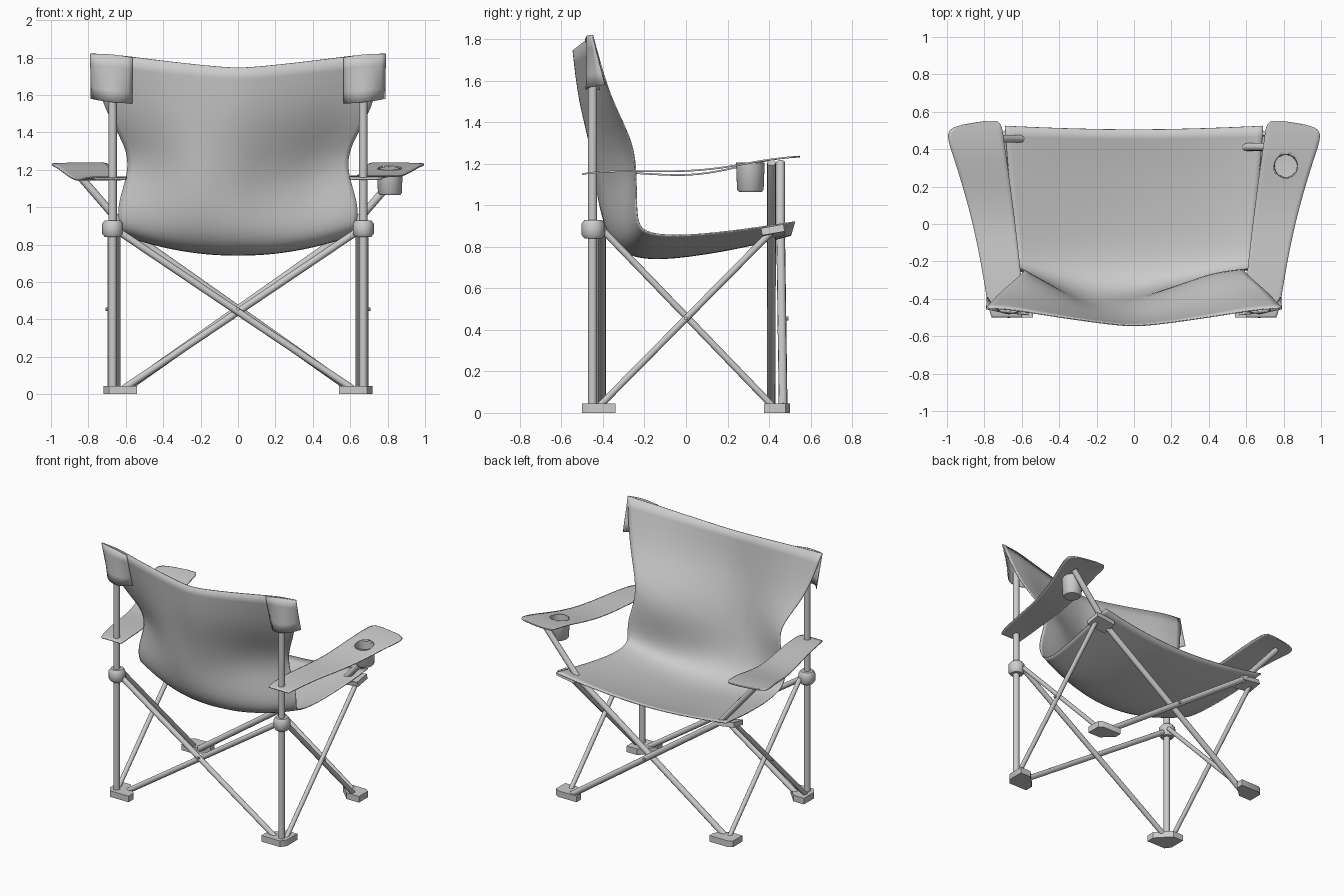
import bpy, bmesh, math
from mathutils import Vector, Matrix

if "Cube" in bpy.data.objects:
    bpy.data.objects.remove(bpy.data.objects["Cube"])


def add_object(name, bm, angle=40):
    bmesh.ops.recalc_face_normals(bm, faces=bm.faces)
    me = bpy.data.meshes.new(name)
    bm.to_mesh(me)
    bm.free()
    ob = bpy.data.objects.new(name, me)
    bpy.context.collection.objects.link(ob)
    bpy.ops.object.select_all(action='DESELECT')
    ob.select_set(True)
    bpy.context.view_layer.objects.active = ob
    bpy.ops.object.shade_smooth_by_angle(angle=math.radians(angle))
    return ob


def tube(name, points, r, sides=12):
    """Round pole through the points."""
    bm = bmesh.new()
    pts = [Vector(p) for p in points]
    rings = []
    for i, p in enumerate(pts):
        d = (pts[min(i + 1, len(pts) - 1)] - pts[max(i - 1, 0)]).normalized()
        q = d.to_track_quat('Z', 'Y')
        rings.append([bm.verts.new(p + q @ Vector((r * math.cos(a), r * math.sin(a), 0)))
                      for a in (2 * math.pi * k / sides for k in range(sides))])
    for a, b in zip(rings, rings[1:]):
        for k in range(sides):
            bm.faces.new((a[k], a[k - 1], b[k - 1], b[k]))
    bm.faces.new(rings[0])
    bm.faces.new(rings[-1])
    return add_object(name, bm)


def lathe(name, profile, centre, sides=24):
    """Revolve (radius, z) points about a vertical axis."""
    bm = bmesh.new()
    vs = [bm.verts.new((r, 0, z)) for r, z in profile]
    es = [bm.edges.new(e) for e in zip(vs, vs[1:])]
    bmesh.ops.spin(bm, geom=vs + es, cent=(0, 0, 0), axis=(0, 0, 1),
                   angle=2 * math.pi, steps=sides)
    bmesh.ops.remove_doubles(bm, verts=bm.verts, dist=1e-4)
    bmesh.ops.translate(bm, verts=bm.verts, vec=centre)
    return add_object(name, bm)


def prism(name, outline, z0, z1):
    bm = bmesh.new()
    f = bm.faces.new([bm.verts.new((x, y, z0)) for x, y in outline])
    ext = bmesh.ops.extrude_face_region(bm, geom=[f])
    top = [g for g in ext['geom'] if isinstance(g, bmesh.types.BMVert)]
    bmesh.ops.translate(bm, verts=top, vec=(0, 0, z1 - z0))
    return add_object(name, bm)


def cloth(name, rows, thick=0.006, levels=2):
    """Smooth thin sheet from a grid of points."""
    bm = bmesh.new()
    grid = [[bm.verts.new(p) for p in row] for row in rows]
    for a, b in zip(grid, grid[1:]):
        for k in range(len(a) - 1):
            bm.faces.new((a[k], a[k + 1], b[k + 1], b[k]))
    ob = add_object(name, bm, 60)
    sub = ob.modifiers.new("smooth", 'SUBSURF')
    sub.levels = sub.render_levels = levels
    sub.boundary_smooth = 'PRESERVE_CORNERS'
    sol = ob.modifiers.new("thickness", 'SOLIDIFY')
    sol.thickness = thick
    sol.offset = 0
    return ob


def lumbar(u):
    """Uneven cross-section of the lower back (0 = rearmost, 1 = side edge)."""
    pts = [(-1, 1), (-.4, .02), (0, .22), (.73, .97), (1, 1)]
    for (a, p), (b, q) in zip(pts, pts[1:]):
        if u <= b:
            return p + (q - p) * (u - a) / (b - a)
    return 1


# Sling rows, front hem to top hem:
# centre line (y, z), side edge (x, y, z), curve exponent, share of lumbar shape
sling = [
    ((.505, .855), (.69, .525, .92), 1.8, 0),
    ((.30, .80), (.675, .30, .885), 2, 0),
    ((0, .748), (.64, 0, .85), 2, 0),
    ((-.21, .735), (.62, -.19, .86), 2.2, 0),
    ((-.34, .785), (.635, -.235, .91), 2, .2),
    ((-.42, .90), (.645, -.24, 1.02), 1.6, .6),
    ((-.455, 1.08), (.58, -.24, 1.19), 1.3, 1),
    ((-.49, 1.28), (.595, -.265, 1.33), 1.3, .7),
    ((-.53, 1.50), (.72, -.37, 1.52), 1.3, .2),
    ((-.548, 1.743), (.79, -.45, 1.82), 1.2, 0),
]
rows = []
for i, ((cy, cz), (ex, ey, ez), power, share) in enumerate(sling):
    row = []
    for k in range(-6, 7):
        u = k / 6
        v = min(1, abs(u) / .88) if i > 7 else abs(u)
        w = v ** power
        wy = w + (lumbar(u) - w) * share
        row.append((ex * u, cy + (ey - cy) * wy, cz + (ez - cz) * w))
    rows.append(row)
cloth("seat_and_back_sling", rows)

# Armrest rows: y, z, inner x, outer x
arm = [(-.50, 1.15, .60, .76), (-.45, 1.16, .59, .78), (-.25, 1.165, .605, .81),
       (0, 1.155, .635, .86), (.2, 1.18, .66, .915), (.36, 1.215, .683, .965),
       (.48, 1.23, .70, 1.008), (.525, 1.233, .705, .97), (.55, 1.235, .73, .80)]

for s, side in ((-1, "left"), (1, "right")):
    # Corner pocket wrapped behind the post top
    low = [(.565, -.415), (.605, -.468), (.67, -.488), (.74, -.462), (.785, -.39)]
    high = [(.565, -.485), (.62, -.48), (.68, -.475), (.74, -.465), (.79, -.453)]
    zl = [1.555, 1.555, 1.56, 1.57, 1.58]
    zh = [1.80, 1.81, 1.818, 1.82, 1.82]
    pocket = []
    for t in (0, .5, 1):
        pocket.append([(s * (a[0] + (b[0] - a[0]) * t), a[1] + (b[1] - a[1]) * t,
                        p + (q - p) * t) for a, b, p, q in zip(low, high, zl, zh)])
    cloth(side + "_back_pocket", pocket, levels=1)

    # Armrest, the left one sagging a little more
    sag = .006 if s > 0 else -.018
    grid = []
    for y, z, xi, xo in arm:
        dip = sag * max(0, 1 - abs(y) / .4)
        grid.append([(s * (xi + (xo - xi) * t), y, z + dip) for t in (0, .33, .67, 1)])
    rest = cloth(side + "_armrest", grid, .008)
    if s > 0:
        # Cup opening cut through the right armrest
        cut = lathe("cup_cutter", [(0, -.06), (.063, -.06), (.063, .1), (0, .1)],
                    (.812, .31, 1.2), 32)
        boo = rest.modifiers.new("cup_hole", 'BOOLEAN')
        boo.operation = 'DIFFERENCE'
        boo.object = cut
        bpy.context.view_layer.objects.active = rest
        for m in [m.name for m in rest.modifiers]:
            bpy.ops.object.modifier_apply(modifier=m)
        bpy.data.objects.remove(cut)

    # Back post with its sliding collar
    tube(side + "_back_post", [(s * .67, -.45, .02), (s * .67, -.45, 1.64)], .022)
    lathe(side + "_collar", [(0, .84), (.042, .84), (.056, .858), (.056, .912),
                             (.042, .93), (0, .93)], (s * .67, -.447, 0), 12)

    # Side cross
    tube(side + "_side_brace_down", [(s * .645, -.40, .88), (s * .645, .42, .03)], .016)
    tube(side + "_side_brace_up", [(s * .683, -.42, .03), (s * .683, .42, .88)], .016)

    # Feet with chamfered corners
    prism(side + "_back_foot", [(s * .72, -.46), (s * .69, -.50), (s * .54, -.50), (s * .54, -.44),
                                (s * .635, -.34), (s * .72, -.34)], 0, .045)
    prism(side + "_front_foot", [(s * .72, .48), (s * .69, .50), (s * .54, .50), (s * .54, .45),
                                 (s * .62, .375), (s * .72, .375)], 0, .045)

    # Bracket under the front seat corner
    bm = bmesh.new()
    bmesh.ops.create_cube(bm, size=1, matrix=Matrix.Translation((s * .645, .42, .872))
                          @ Matrix.Rotation(math.radians(10), 4, 'X')
                          @ Matrix.Rotation(math.radians(-s * 8), 4, 'Y')
                          @ Matrix.Diagonal((.15, .11, .035, 1)))
    add_object(side + "_seat_bracket", bm)

    # Front pole: opposite foot, seat corner, armrest
    y0, y1 = (.41, .412) if s > 0 else (.468, .456)
    tube(side + "_front_pole", [(-s * .60, y0, .03), (s * .59, y1, .87),
                                (s * .88, y1, 1.205)], .021)
    # Back cross brace
    yb = -.405 if s > 0 else -.44
    tube(side + "_back_brace", [(-s * .61, yb, .03), (s * .66, yb, .885)], .019)

# Open cup holder, walls inside and out
lathe("cup_holder", [(0, 1.065), (.055, 1.065), (.064, 1.075), (.069, 1.205),
                     (.063, 1.207), (.059, 1.082), (0, 1.078)], (.812, .31, 0), 32)

# Rivets at the crossings
for x, y, ax in ((.70, 0, 'x'), (-.70, 0, 'x'), (0, .485, 'y'), (0, -.46, 'y')):
    d = Vector((.008, 0, 0)) if ax == 'x' else Vector((0, .008, 0))
    p = Vector((x, y, .455))
    tube("rivet", [p - d, p + d], .009, 8)
